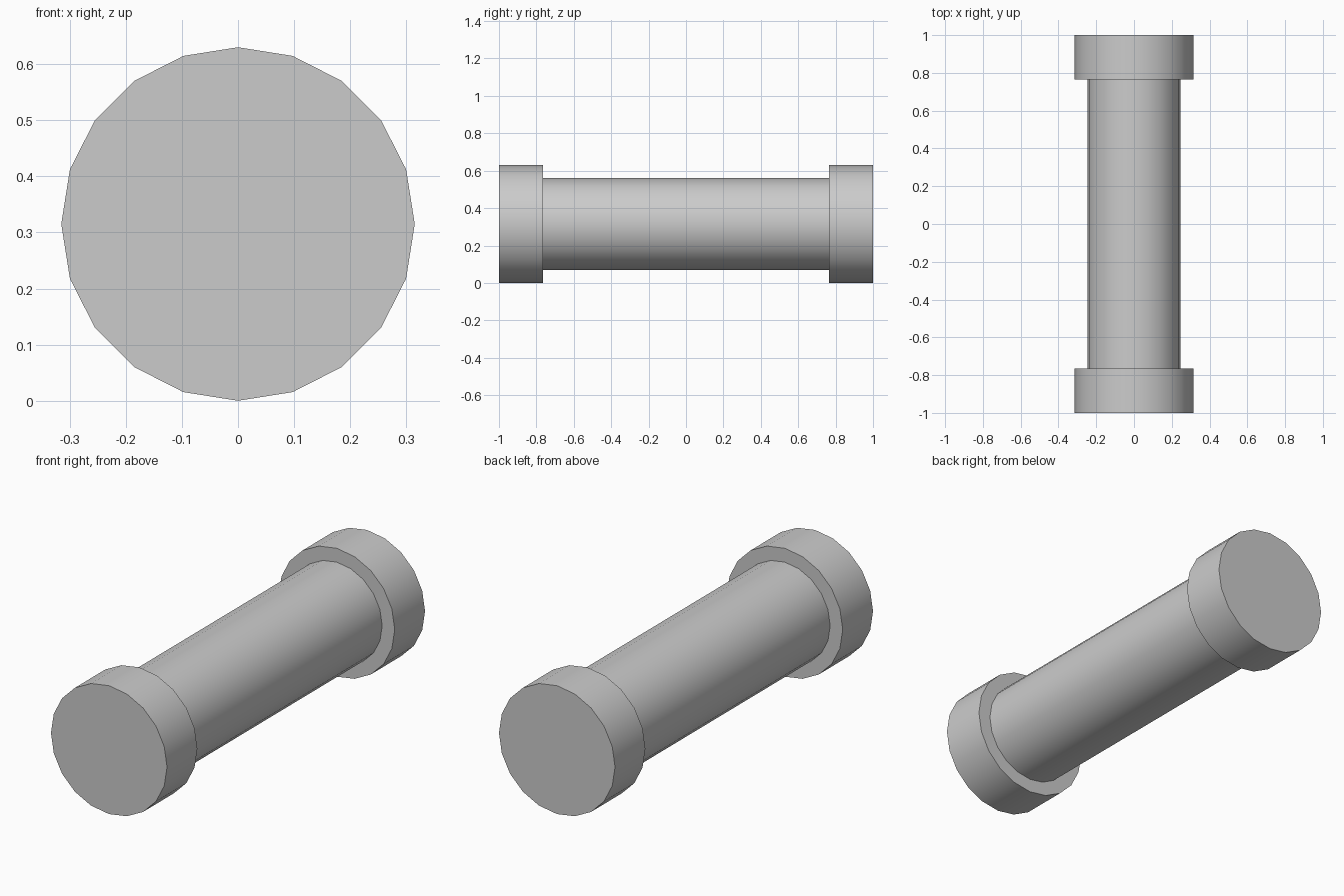
import bpy
import math

if "Cube" in bpy.data.objects:
    bpy.data.objects.remove(bpy.data.objects["Cube"])

SIDES = 20
CENTRE_Z = 0.315


def cylinder(name, radius, y0, y1):
    """Smooth-sided cylinder lying along y, with sharp rims."""
    bpy.ops.mesh.primitive_cylinder_add(
        vertices=SIDES, radius=radius, depth=y1 - y0,
        location=(0, (y0 + y1) / 2, CENTRE_Z), rotation=(math.pi / 2, 0, 0))
    obj = bpy.context.object
    obj.name = name
    bpy.ops.object.transform_apply(location=False, rotation=True, scale=False)
    bpy.ops.object.shade_smooth_by_angle(angle=math.radians(30))
    return obj


# Long central shaft, seated slightly inside the end caps
cylinder("shaft", 0.247, -0.78, 0.78)

# Wider cap at each end
cylinder("front_cap", 0.315, -1.0, -0.765)
cylinder("back_cap", 0.315, 0.765, 1.0)
